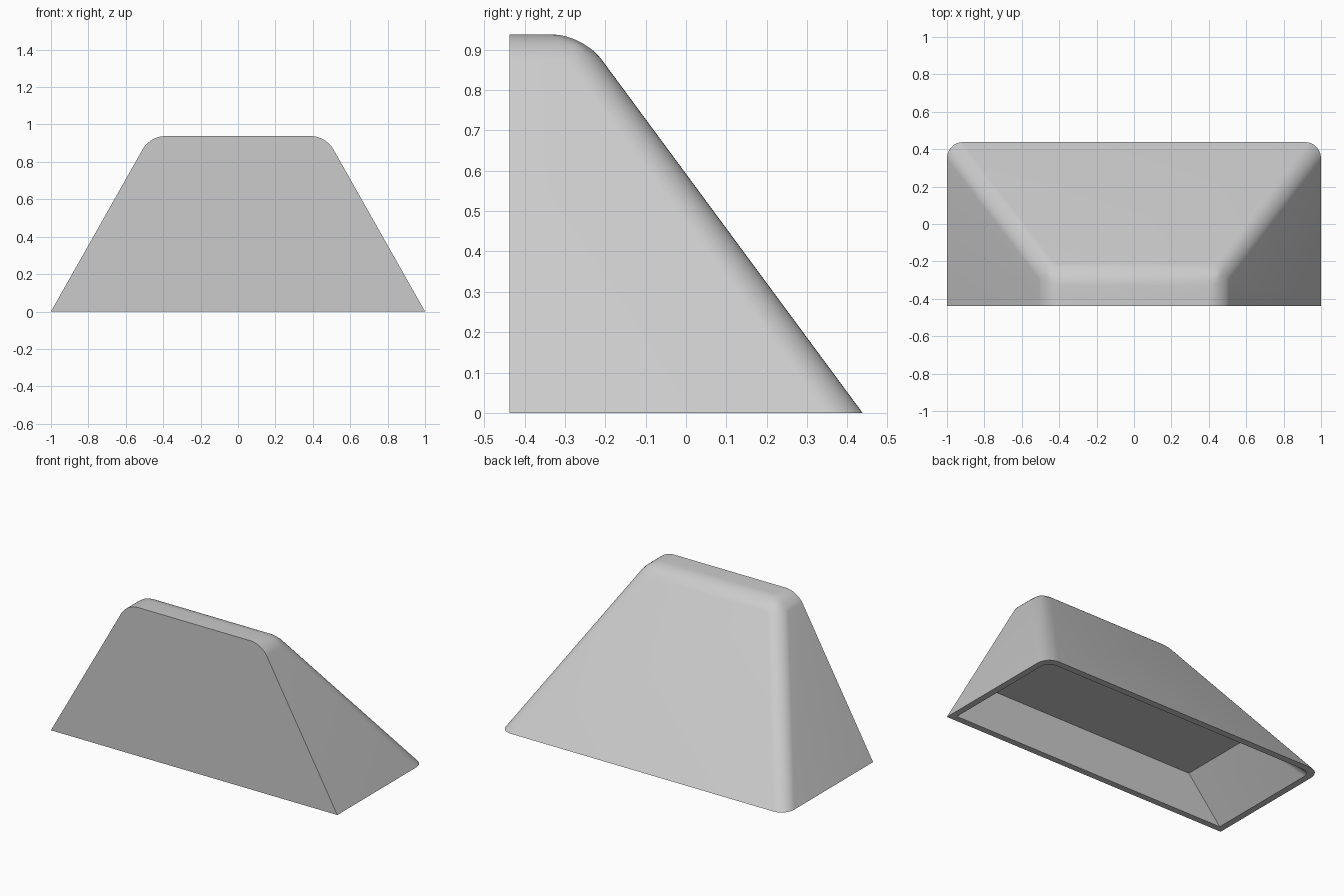
import bpy, bmesh

if "Cube" in bpy.data.objects:
    bpy.data.objects.remove(bpy.data.objects["Cube"])

H, D = 0.9375, 0.4375      # height and half depth


def wedge(name, z0, hw0, back0, z1, hw1, back1, front, width, round_top):
    """Tapered block with a vertical front; slanted rear edges rounded, top rim optional."""
    bm = bmesh.new()
    rings = []
    for z, hw, back in ((z0, hw0, back0), (z1, hw1, back1)):
        rings.append([bm.verts.new(p) for p in
                      ((-hw, front, z), (hw, front, z), (hw, back, z), (-hw, back, z))])
    low, top = rings
    bm.faces.new(low[::-1])
    bm.faces.new(top)
    for i in range(4):
        j = (i + 1) % 4
        bm.faces.new((low[i], low[j], top[j], top[i]))
    pairs = [(low[2], top[2]), (low[3], top[3])]
    if round_top:
        pairs += [(top[1], top[2]), (top[2], top[3]), (top[3], top[0])]
    edges = [bm.edges.get(p) for p in pairs]
    bmesh.ops.bevel(bm, geom=edges, offset=width, offset_type='OFFSET',
                    segments=10, profile=0.5, affect='EDGES')
    bmesh.ops.recalc_face_normals(bm, faces=bm.faces[:])
    mesh = bpy.data.meshes.new(name)
    bm.to_mesh(mesh)
    bm.free()
    obj = bpy.data.objects.new(name, mesh)
    bpy.context.collection.objects.link(obj)
    return obj


# Outer body: upright flat front, sloping sides and back
body = wedge("wedge_body", 0, 1.0, D, H, 0.47, -0.255, -D, 0.075, True)

# Shallow tapered recess in the underside, started just below the floor
depth, side_slope, back_slope, drop = 0.262, 0.86, 0.86, 0.02
cutter = wedge("recess_cutter",
               -drop, 0.96 + drop * side_slope, 0.395 + drop * back_slope,
               depth, 0.96 - depth * side_slope, 0.395 - depth * back_slope,
               -D + 0.04, 0.05, False)
cutter.hide_render = True

grey = bpy.data.materials.new("light grey")
grey.diffuse_color = (0.6, 0.6, 0.6, 1)
grey.use_nodes = True
grey.node_tree.nodes["Principled BSDF"].inputs["Base Color"].default_value = grey.diffuse_color
body.data.materials.append(grey)
cutter.data.materials.append(grey)

cut = body.modifiers.new("recess", 'BOOLEAN')
cut.operation = 'DIFFERENCE'
cut.solver = 'EXACT'
cut.object = cutter

bpy.context.view_layer.objects.active = body
body.select_set(True)
bpy.ops.object.modifier_apply(modifier=cut.name)
bpy.data.objects.remove(cutter)
bpy.ops.object.shade_smooth_by_angle(angle=0.52)
